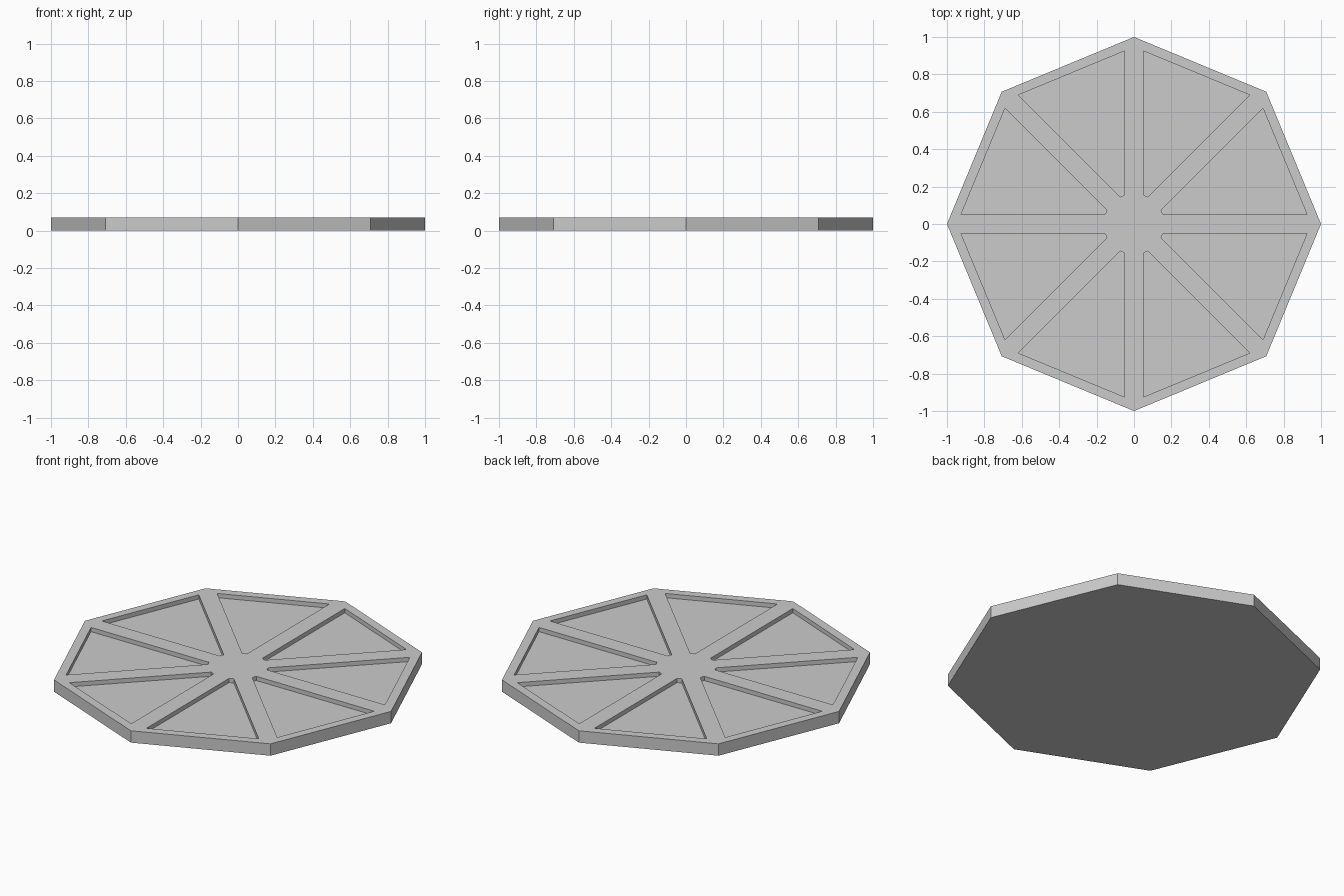
import bpy, bmesh
from math import cos, sin, pi, tan
from mathutils import Matrix, Vector

if "Cube" in bpy.data.objects:
    bpy.data.objects.remove(bpy.data.objects["Cube"])

SIDES = 8
HEIGHT = 0.07     # plate thickness
DEPTH = 0.025     # pocket depth
RIB = 0.05        # half rib width and rim width
HUB = 0.162       # distance from centre to the pockets' inner edges

half = pi / SIDES
apothem = cos(half)


def pocket_corner(dist, side):
    """Pocket corner at a distance along the sector's middle axis."""
    return Vector((dist, side * (dist * tan(half) - RIB / cos(half)), 0))


def build_sector(bm, index):
    turn = Matrix.Rotation((2 * index + 1) * half, 3, 'Z')

    def ring(points, z):
        return [bm.verts.new(turn @ Vector((p.x, p.y, z))) for p in points]

    centre = Vector((0, 0, 0))
    r0 = Vector((apothem, -sin(half), 0))
    r1 = Vector((apothem, sin(half), 0))
    outline = [pocket_corner(HUB, -1), pocket_corner(apothem - RIB, -1),
               pocket_corner(apothem - RIB, 1), pocket_corner(HUB, 1)]
    c, v0, v1 = ring([centre, r0, r1], HEIGHT)
    bc, b0, b1 = ring([centre, r0, r1], 0)
    top = ring(outline, HEIGHT)
    floor = ring(outline, HEIGHT - DEPTH)

    # ribs, rim and hub around the pocket
    bm.faces.new((c, v0, top[1], top[0]))
    bm.faces.new((v0, v1, top[2], top[1]))
    bm.faces.new((v1, c, top[3], top[2]))
    bm.faces.new((c, top[0], top[3]))
    # pocket walls and floor
    for i in range(4):
        j = (i + 1) % 4
        bm.faces.new((top[i], top[j], floor[j], floor[i]))
    bm.faces.new(floor)
    # outer wall and underside
    bm.faces.new((b0, b1, v1, v0))
    bm.faces.new((bc, b1, b0))


# octagonal plate with eight recessed wedges
bm = bmesh.new()
for k in range(SIDES):
    build_sector(bm, k)
bmesh.ops.remove_doubles(bm, verts=bm.verts, dist=1e-4)
bmesh.ops.recalc_face_normals(bm, faces=bm.faces)
mesh = bpy.data.meshes.new("octagonal_plate")
bm.to_mesh(mesh)
bm.free()
plate = bpy.data.objects.new("octagonal_plate", mesh)
bpy.context.collection.objects.link(plate)
